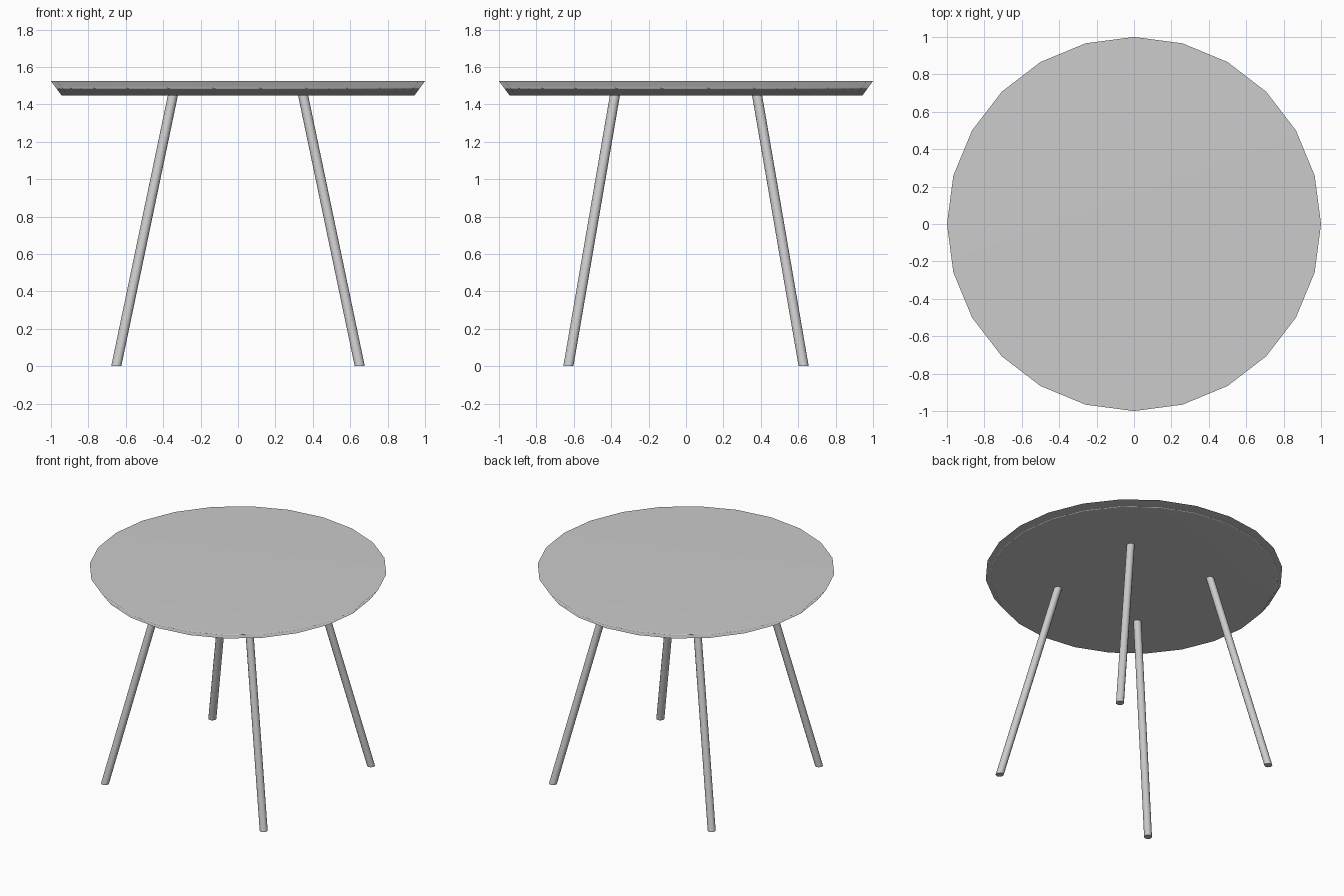
import bpy
from mathutils import Vector
from math import radians

if "Cube" in bpy.data.objects:
    bpy.data.objects.remove(bpy.data.objects["Cube"])

TOP_Z, UNDER_Z = 1.525, 1.447


def frustum(name, sides, r_low, r_high, z_low, z_high):
    bpy.ops.mesh.primitive_cone_add(
        vertices=sides, radius1=r_low, radius2=r_high, depth=z_high - z_low,
        end_fill_type='NGON', location=(0, 0, 0))
    ob = bpy.context.object
    ob.name = name
    for v in ob.data.vertices:
        v.co.z += (z_low + z_high) / 2
    return ob


# Round top: 24 sides, rim undercut towards the underside, soft shaded rim
top = frustum("table_top", 24, 0.943, 1.0, UNDER_Z, TOP_Z)
bpy.ops.object.shade_smooth()
weighted = top.modifiers.new("flat_caps", 'WEIGHTED_NORMAL')
weighted.mode = 'FACE_AREA'
weighted.weight = 50


# Splayed legs: round rods sheared so both ends are cut level
def leg(name, sx, sy):
    ob = frustum(name, 12, 0.027, 0.027, 0.0, UNDER_Z + 0.002)
    foot = Vector((0.651 * sx, 0.629 * sy, 0))
    head = Vector((0.348 * sx, 0.38 * sy, 0))
    for v in ob.data.vertices:
        v.co += head if v.co.z > 0.5 else foot
    bpy.ops.object.shade_smooth_by_angle(angle=radians(40))


for y_name, sy in (("front", -1), ("back", 1)):
    for x_name, sx in (("left", -1), ("right", 1)):
        leg(f"{y_name}_{x_name}_leg", sx, sy)
